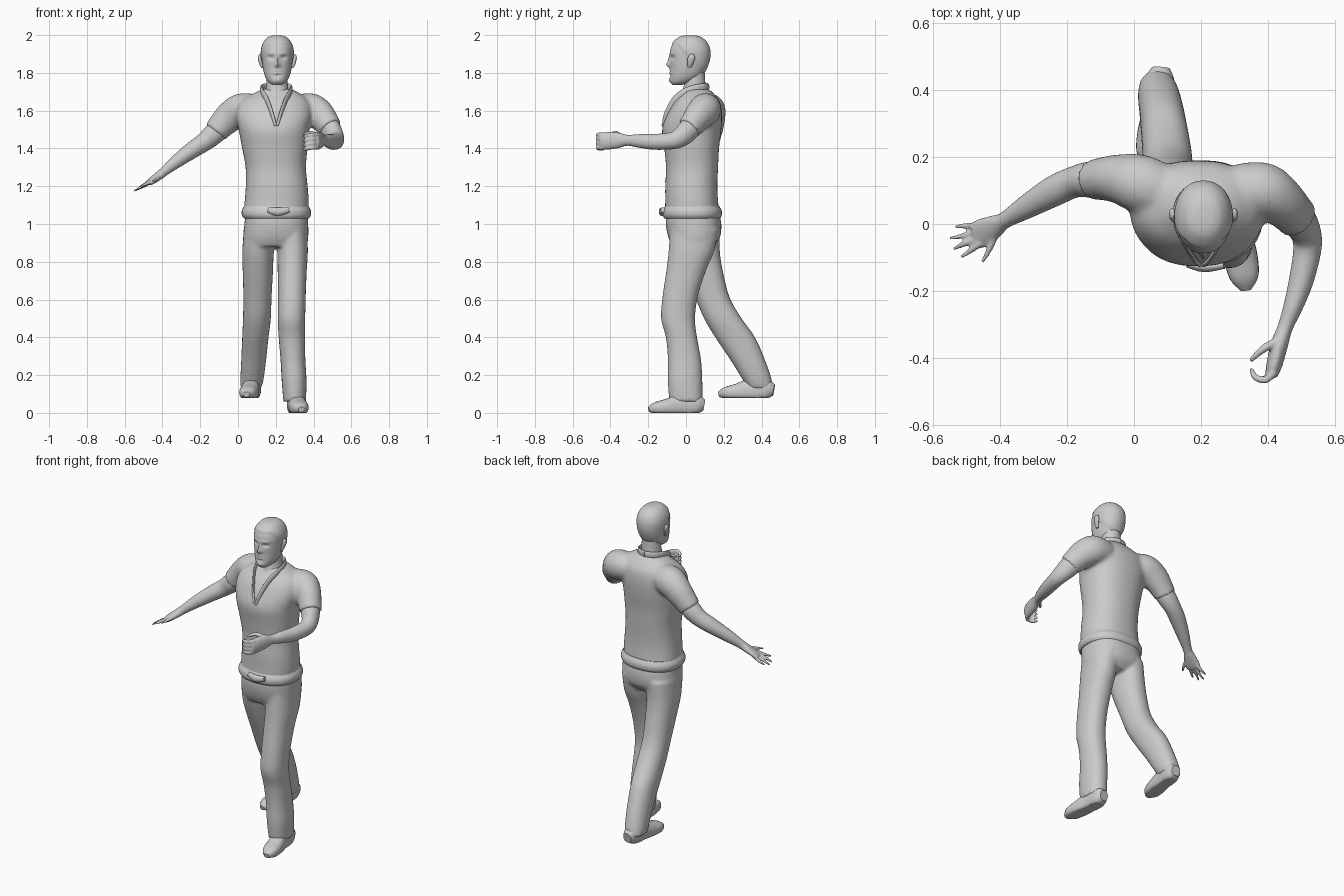
import bpy, bmesh, math
from mathutils import Vector

Z, Y = Vector((0, 0, 1)), Vector((0, 1, 0))


def spline(rows, steps):
    """Catmull-Rom interpolation through rows of numbers."""
    out = []
    for i in range(len(rows) - 1):
        a, b, c, d = (rows[max(0, min(len(rows) - 1, i + k))] for k in (-1, 0, 1, 2))
        for s in range(steps):
            t = s / steps
            out.append([0.5 * (2 * q + (r - p) * t + (2 * p - 5 * q + 4 * r - w) * t * t
                               + (3 * q - p - 3 * r + w) * t ** 3)
                        for p, q, r, w in zip(a, b, c, d)])
    return out + [list(rows[-1])]


def loft(bm, rows, ref=Z, flat=False, n=2.0, segs=24, steps=4, floor=None, shape=None):
    """Closed skin over rows (x, y, z, half width, half depth); flat keeps rings level."""
    rows = spline(rows, steps)
    rings = []
    for i, (x, y, z, a, b) in enumerate(rows):
        if flat:
            u, v = Vector((1, 0, 0)), Y
        else:
            t = Vector(rows[min(i + 1, len(rows) - 1)][:3]) - Vector(rows[max(i - 1, 0)][:3])
            u = ref.cross(t).normalized()
            v = t.cross(u).normalized()
        ring = []
        for k in range(segs):
            ang = 2 * math.pi * k / segs
            c, s = math.cos(ang), math.sin(ang)
            p = Vector((x, y, z)) + u * a * math.copysign(abs(c) ** (2 / n), c) \
                + v * b * math.copysign(abs(s) ** (2 / n), s)
            if floor is not None:
                p.z = max(p.z, floor)
            ring.append(bm.verts.new(shape(p) if shape else p))
        rings.append(ring)
    for r0, r1 in zip(rings, rings[1:]):
        for k in range(segs):
            j = (k + 1) % segs
            bm.faces.new((r0[k], r0[j], r1[j], r1[k]))
    bm.faces.new(rings[0][::-1])
    bm.faces.new(rings[-1])


def finish(name, bm, voxel=None, smooth=4):
    bmesh.ops.recalc_face_normals(bm, faces=bm.faces)
    me = bpy.data.meshes.new(name)
    bm.to_mesh(me)
    bm.free()
    me.shade_smooth()
    me.set_sharp_from_angle(angle=math.radians(50))
    ob = bpy.data.objects.new(name, me)
    bpy.context.collection.objects.link(ob)
    if voxel:  # fuse overlapping parts into one skin
        m = ob.modifiers.new("fuse", 'REMESH')
        m.mode, m.voxel_size, m.use_smooth_shade = 'VOXEL', voxel, True
        s = ob.modifiers.new("soften", 'SMOOTH')
        s.factor, s.iterations = 0.5, smooth
    return ob


def part(name, rows, **kw):
    bm = bmesh.new()
    loft(bm, rows, **kw)
    return finish(name, bm)


# Shirt: torso and both short sleeves
bm = bmesh.new()
loft(bm, [(.20, .033, 1.05, .172, .145), (.205, .030, 1.12, .170, .140), (.205, .028, 1.2, .164, .138),
          (.20, .032, 1.3, .160, .138), (.195, .03, 1.4, .173, .145), (.19, .03, 1.5, .187, .157),
          (.19, .045, 1.58, .203, .145), (.195, .058, 1.645, .185, .122), (.205, .062, 1.69, .125, .085),
          (.207, .055, 1.715, .075, .066)], flat=True, n=2.3, segs=40)
loft(bm, [(.10, .09, 1.61, .08, .075), (.02, .12, 1.605, .088, .088), (-.045, .135, 1.565, .074, .082),
          (-.095, .135, 1.515, .064, .070), (-.12, .132, 1.485, .062, .066)])
loft(bm, [(.31, .1, 1.61, .08, .075), (.385, .1, 1.605, .085, .088), (.435, .07, 1.575, .075, .082),
          (.472, .035, 1.53, .066, .07), (.49, .015, 1.505, .064, .067)])
finish("shirt", bm, .011, 6)

# Shirt hem and knotted belt
part("shirt_hem", [(.203, .033, 1.03, .172, .148), (.203, .033, 1.045, .182, .156),
                   (.203, .033, 1.07, .183, .156), (.203, .033, 1.095, .170, .143)],
     flat=True, n=2.3, segs=40)
part("belt_buckle", [(.16, -.118, 1.075, .012, .014), (.21, -.128, 1.065, .016, .022),
                     (.27, -.122, 1.075, .012, .014)])

# Trousers: pelvis, forward leg and trailing leg
bm = bmesh.new()
loft(bm, [(.205, .035, 1.07, .165, .138), (.203, .04, 1.0, .169, .147), (.200, .043, .93, .172, .137),
          (.198, .035, .88, .165, .105)], flat=True, n=2.4, segs=40)
loft(bm, [(.285, .045, .97, .082, .13), (.289, .027, .85, .081, .12), (.287, .000, .75, .077, .105),
          (.285, -.03, .62, .074, .094), (.283, -.042, .5, .073, .09), (.285, -.024, .4, .07, .083),
          (.291, -.008, .28, .066, .088), (.297, -.005, .17, .066, .092), (.30, .0, .06, .06, .088)],
     flat=True, n=2.2)
loft(bm, [(.118, .05, .97, .088, .13), (.106, .065, .85, .084, .115), (.105, .095, .74, .08, .103),
          (.103, .14, .61, .075, .092), (.100, .195, .5, .074, .1), (.092, .26, .4, .07, .106),
          (.083, .327, .28, .066, .092), (.074, .375, .18, .062, .078), (.068, .395, .13, .056, .068)],
     flat=True, n=2.2)
finish("trousers", bm, .01, 4)

# Shoes
shoe = [(.30, .095, .04, .028, .03), (.303, .055, .045, .045, .055), (.31, -.03, .04, .045, .06),
        (.32, -.10, .03, .05, .045), (.33, -.16, .025, .043, .032), (.335, -.197, .018, .016, .014)]
part("front_shoe", shoe, floor=0.0, n=2.4)
part("back_shoe", [(.38 - x, y + .37, z + .08, a, b) for x, y, z, a, b in shoe], floor=.08, n=2.4)

# Outstretched arm with open hand
bm = bmesh.new()
loft(bm, [(-.05, .135, 1.55, .055, .058), (-.13, .133, 1.475, .054, .057), (-.18, .125, 1.433, .047, .05),
          (-.24, .098, 1.393, .046, .045), (-.32, .052, 1.335, .036, .036), (-.385, .012, 1.283, .025, .026),
          (-.41, -.003, 1.262, .032, .023), (-.45, -.025, 1.232, .043, .018),
          (-.475, -.037, 1.216, .04, .013)])
for base, mid, tip in [((-.465, -.005, 1.222), (-.50, -.005, 1.20), (-.535, -.008, 1.185)),
                       ((-.47, -.025, 1.22), (-.51, -.035, 1.195), (-.552, -.043, 1.175)),
                       ((-.47, -.045, 1.22), (-.51, -.06, 1.20), (-.54, -.075, 1.18)),
                       ((-.46, -.058, 1.225), (-.49, -.08, 1.21), (-.518, -.1, 1.20)),
                       ((-.415, -.035, 1.25), (-.435, -.08, 1.235), (-.455, -.115, 1.225))]:
    loft(bm, [(*base, .011, .011), (*mid, .009, .009), (*tip, .005, .005)], segs=10)
finish("outstretched_arm", bm, .0055, 3)

# Forward arm with half closed hand
bm = bmesh.new()
loft(bm, [(.45, .06, 1.56, .055, .058), (.49, .015, 1.5, .054, .06), (.515, -.03, 1.458, .046, .052),
          (.518, -.08, 1.44, .042, .045), (.50, -.17, 1.435, .037, .042), (.475, -.25, 1.44, .029, .036),
          (.452, -.31, 1.443, .023, .029), (.435, -.36, 1.443, .026, .042),
          (.42, -.42, 1.44, .024, .047), (.41, -.455, 1.437, .018, .042)])
for i in range(4):
    z = 1.473 - i * .023
    loft(bm, [(.42, -.44, z, .012, .012), (.395, -.466, z, .011, .011),
              (.362, -.458, z - .006, .010, .010), (.35, -.43, z - .01, .006, .006)], segs=10)
loft(bm, [(.43, -.35, 1.465, .014, .014), (.385, -.375, 1.482, .012, .012),
          (.348, -.41, 1.472, .007, .007)], segs=10)
finish("forward_arm", bm, .0055, 3)

# Neck and collar
part("neck", [(.205, .03, 1.62, .075, .075), (.206, .042, 1.70, .062, .062), (.207, .046, 1.75, .056, .056),
              (.208, .04, 1.80, .054, .06)], flat=True)
for s, side in ((-1, "right"), (1, "left")):
    part(side + "_collar", [(.203 + s * dx, y, z, .007, h) for dx, y, z, h in
                            [(.005, -.123, 1.52, .006), (.022, -.107, 1.58, .012), (.05, -.062, 1.655, .018),
                             (.074, -.01, 1.695, .021), (.078, .05, 1.718, .02), (.05, .1, 1.725, .02),
                             (0, .117, 1.725, .02)]], segs=12)

# Head: level rings, then soft pushes for the facial features
CX = .208
FEATURES = [(0, 1.842, .013, .014, -.020), (0, 1.868, .009, .022, -.011),       # nose
            (-.033, 1.881, .017, .010, .012), (.033, 1.881, .017, .010, .012),  # eye sockets
            (-.03, 1.902, .022, .007, -.005), (.03, 1.902, .022, .007, -.005),  # brows
            (0, 1.813, .021, .006, -.006), (0, 1.798, .018, .005, -.006),       # lips
            (0, 1.784, .022, .006, .004), (0, 1.76, .020, .012, -.006)]         # chin


def sculpt(p):
    dx = p.x - CX
    if p.y < .0:
        p.y += sum(a * math.exp(-((dx - fx) / sx) ** 2 - ((p.z - fz) / sz) ** 2)
                   for fx, fz, sx, sz, a in FEATURES)
    # short hair stands slightly proud of the skin
    line = 1.955 - max(0, p.y + .045) * 1.1
    hair = .005 / (1 + math.exp(-(p.z - line) / .003))
    out = Vector((dx, p.y - .025, 0))
    return p + out.normalized() * hair if out.length > .02 else p


profile = [(1.737, -.072, -.02, .026), (1.752, -.083, .035, .047), (1.78, -.085, .08, .064),
           (1.82, -.082, .105, .075), (1.87, -.084, .122, .081), (1.92, -.083, .124, .082),
           (1.958, -.068, .11, .071), (1.985, -.04, .083, .050), (1.996, -.015, .055, .028),
           (1.999, .012, .028, .008)]
part("head", [(CX, (f + b) / 2, z, w, (b - f) / 2) for z, f, b, w in profile],
     flat=True, n=2.15, segs=72, steps=7, shape=sculpt)

# Ears
for s, side in ((-1, "right"), (1, "left")):
    part(side + "_ear", [(CX + s * dx, y, z, a, b) for dx, y, z, a, b in
                         [(.078, .018, 1.825, .006, .008), (.086, .022, 1.845, .009, .014),
                          (.093, .028, 1.875, .010, .02), (.093, .03, 1.893, .007, .014),
                          (.090, .03, 1.899, .003, .006)]], flat=True, segs=14)
